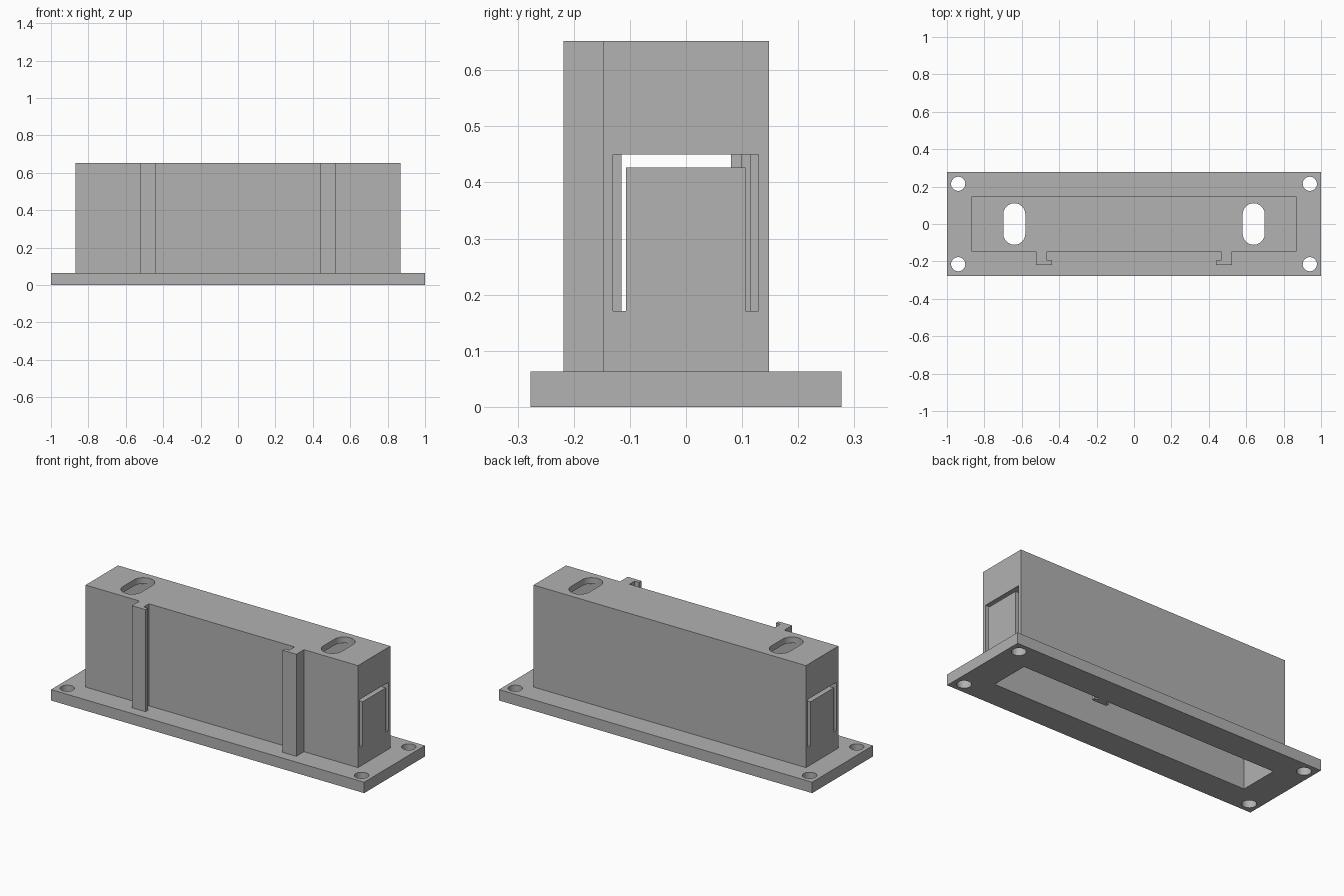
import bpy, bmesh, math

if "Cube" in bpy.data.objects:
    bpy.data.objects.remove(bpy.data.objects["Cube"], do_unlink=True)

grey = bpy.data.materials.new("plain_grey")
grey.use_nodes = True
colour = (0.445, 0.445, 0.445, 1)
grey.diffuse_color = colour
grey.node_tree.nodes["Principled BSDF"].inputs["Base Color"].default_value = colour


def prism(name, outline, low, high, axis="z"):
    """Extrude a flat outline along z (points are x, y) or x (points are y, z)."""
    place = (lambda a, b: (a, b, low)) if axis == "z" else (lambda a, b: (low, a, b))
    offset = (0, 0, high - low) if axis == "z" else (high - low, 0, 0)
    bm = bmesh.new()
    face = bm.faces.new([bm.verts.new(place(a, b)) for a, b in outline])
    grown = bmesh.ops.extrude_face_region(bm, geom=[face])["geom"]
    bmesh.ops.translate(bm, vec=offset,
                        verts=[g for g in grown if isinstance(g, bmesh.types.BMVert)])
    bmesh.ops.recalc_face_normals(bm, faces=bm.faces)
    mesh = bpy.data.meshes.new(name)
    bm.to_mesh(mesh)
    bm.free()
    mesh.materials.append(grey)
    obj = bpy.data.objects.new(name, mesh)
    bpy.context.collection.objects.link(obj)
    return obj


def rect(x0, x1, y0, y1):
    return [(x0, y0), (x1, y0), (x1, y1), (x0, y1)]


def rounded_slot(cx, cy, radius, half_straight, steps=16):
    """Circle, or a slot along y when half_straight is above zero."""
    points = []
    for side in (0, 1):
        for i in range(steps + (1 if half_straight else 0)):
            angle = math.pi * (side + i / steps)
            shift = half_straight if side == 0 else -half_straight
            points.append((cx + radius * math.cos(angle),
                           cy + shift + radius * math.sin(angle)))
    return points


def combine(target, tool, operation):
    mod = target.modifiers.new(operation.lower(), "BOOLEAN")
    mod.operation = operation
    mod.solver = "EXACT"
    mod.object = tool
    bpy.context.view_layer.objects.active = target
    bpy.ops.object.modifier_apply(modifier=mod.name)
    bpy.data.objects.remove(tool, do_unlink=True)


TOP, FLANGE = 0.652, 0.063

# Mounting flange and upright case
housing = prism("housing", rect(-1, 1, -0.277, 0.277), 0, FLANGE)
combine(housing, prism("case", rect(-0.87, 0.87, -0.148, 0.148), 0.02, TOP), "UNION")

# Hooked rails on the front
for s in (-1, 1):
    hook = [(0.525, -0.13), (0.525, -0.218), (0.438, -0.218),
            (0.438, -0.195), (0.465, -0.195), (0.465, -0.13)]
    combine(housing, prism("rail", [(s * x, y) for x, y in hook], 0.03, TOP), "UNION")

# Hollow inside, open underneath
combine(housing, prism("cavity", rect(-0.822, 0.822, -0.115, 0.115), -0.1, 0.617),
        "DIFFERENCE")

# Small T-shaped rib on the inner back wall
rib = [(0.27, 0.125), (0.27, 0.1), (0.25, 0.1), (0.25, 0.08),
       (0.345, 0.08), (0.345, 0.1), (0.325, 0.1), (0.325, 0.125)]
combine(housing, prism("rib", rib, 0, 0.63), "UNION")

# Flexible end tabs, freed by a U-shaped slit
slit = [(-0.13, 0.171), (-0.107, 0.171), (-0.107, 0.427), (0.106, 0.427),
        (0.106, 0.171), (0.129, 0.171), (0.129, 0.45), (-0.13, 0.45)]
for s in (-1, 1):
    low, high = sorted((s * 0.815, s * 0.9))
    combine(housing, prism("slit", slit, low, high, "x"), "DIFFERENCE")

# Top slots and screw holes
for s in (-1, 1):
    combine(housing, prism("slot", rounded_slot(s * 0.64, 0, 0.059, 0.052), 0.5, 0.8),
            "DIFFERENCE")
    for t in (-1, 1):
        combine(housing, prism("hole", rounded_slot(s * 0.94, t * 0.215, 0.038, 0),
                               -0.1, 0.15), "DIFFERENCE")

# Tidy flat faces and shade the round edges
bm = bmesh.new()
bm.from_mesh(housing.data)
bmesh.ops.remove_doubles(bm, verts=bm.verts, dist=0.0001)
bmesh.ops.dissolve_limit(bm, angle_limit=0.01, verts=bm.verts, edges=bm.edges)
bm.to_mesh(housing.data)
bm.free()
bpy.ops.object.select_all(action="DESELECT")
housing.select_set(True)
bpy.context.view_layer.objects.active = housing
bpy.ops.object.shade_smooth_by_angle(angle=math.radians(30))
